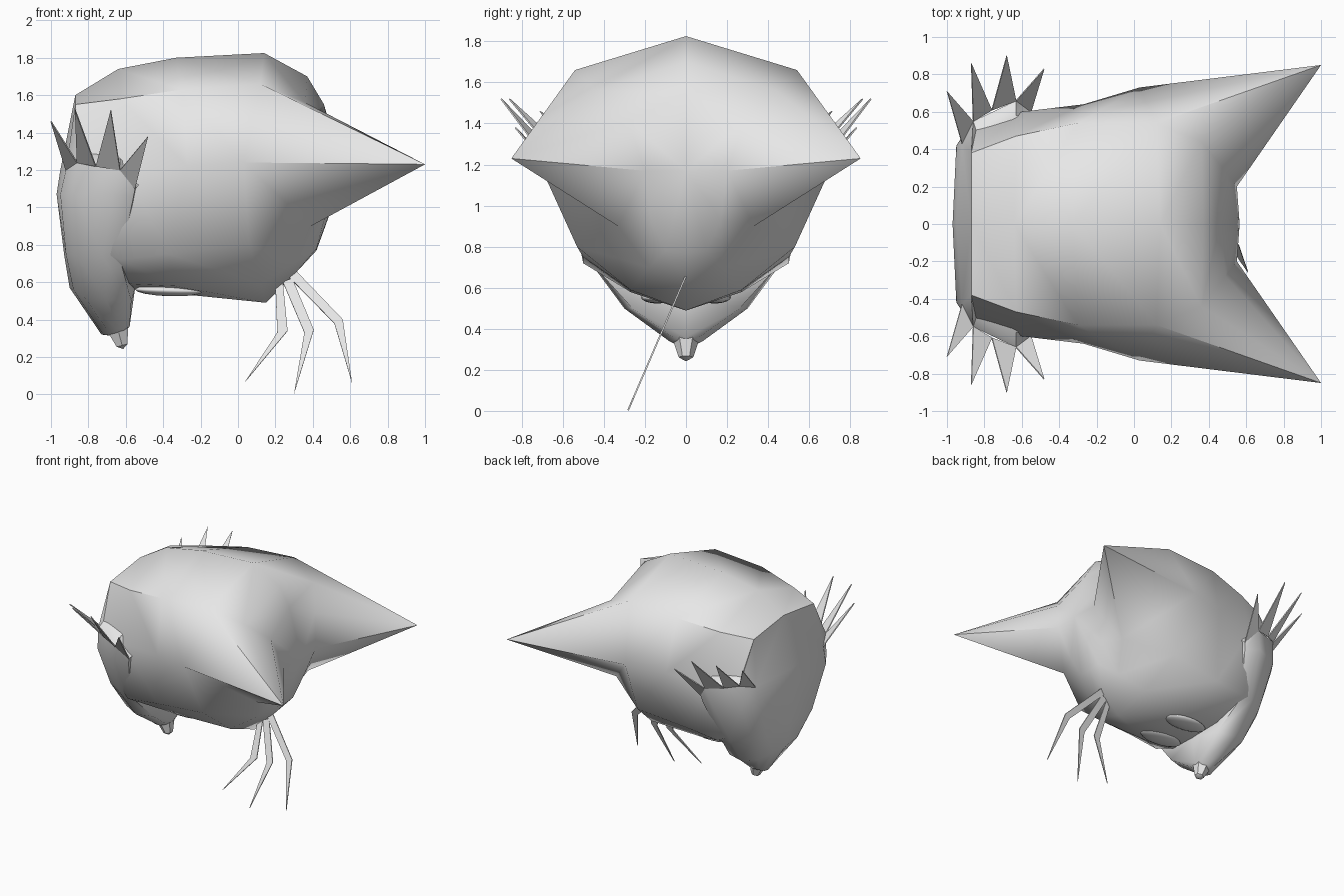
import bpy
import bmesh
import math
from mathutils import Vector

cube = bpy.data.objects.get("Cube")
if cube:
    bpy.data.objects.remove(cube, do_unlink=True)

# Single plain material
grey = bpy.data.materials.new("plain_grey")
grey.use_nodes = True
grey.diffuse_color = (0.8, 0.8, 0.8, 1)
grey.node_tree.nodes["Principled BSDF"].inputs["Base Color"].default_value = (0.8, 0.8, 0.8, 1)


def finish(name, bm, angle=None):
    """Turn a bmesh into a named object, smooth shaded below the given angle."""
    mesh = bpy.data.meshes.new(name)
    bm.to_mesh(mesh)
    bm.free()
    obj = bpy.data.objects.new(name, mesh)
    bpy.context.collection.objects.link(obj)
    mesh.materials.append(grey)
    if angle:
        bpy.ops.object.select_all(action="DESELECT")
        obj.select_set(True)
        bpy.context.view_layer.objects.active = obj
        bpy.ops.object.shade_smooth_by_angle(angle=math.radians(angle))
    return obj


def mirror_y(bm):
    """Add the mirrored half and weld it along the centre plane."""
    copy = bmesh.ops.duplicate(bm, geom=bm.verts[:] + bm.edges[:] + bm.faces[:])
    for item in copy["geom"]:
        if isinstance(item, bmesh.types.BMVert):
            item.co.y = -item.co.y
    bmesh.ops.remove_doubles(bm, verts=bm.verts, dist=0.0005)
    bmesh.ops.recalc_face_normals(bm, faces=bm.faces)


def half_loft(name, sections, start, end, angle, flip_from=99):
    """Loft half sections that run from centre plane to centre plane, then mirror."""
    bm = bmesh.new()
    rows = [[bm.verts.new(p) for p in section] for section in sections]
    for i, (a, b) in enumerate(zip(rows, rows[1:])):
        for j in range(len(a) - 1):
            if i < flip_from:
                bm.faces.new((a[j], a[j + 1], b[j + 1]))
                bm.faces.new((a[j], b[j + 1], b[j]))
            else:
                bm.faces.new((a[j], a[j + 1], b[j]))
                bm.faces.new((a[j + 1], b[j + 1], b[j]))
    for row, centre in ((rows[0], start), (rows[-1], end)):
        middle = bm.verts.new(centre)
        for p, q in zip(row, row[1:]):
            bm.faces.new((p, q, middle))
    mirror_y(bm)
    return finish(name, bm, angle)


def plate(name, points, faces, thickness=0.008):
    """Thin flat piece made from a few faces."""
    bm = bmesh.new()
    verts = [bm.verts.new(p) for p in points]
    for face in faces:
        bm.faces.new([verts[i] for i in face])
    bmesh.ops.recalc_face_normals(bm, faces=bm.faces)
    obj = finish(name, bm)
    solid = obj.modifiers.new("thickness", "SOLIDIFY")
    solid.thickness = thickness
    solid.offset = 0
    return obj


# Body: each section runs top, shoulder, side, flank, belly edge, belly centre.
# The side point shoots out into a pointed corner near the rear.
body_sections = [
    [(-.87, 0, 1.6), (-.87, .38, 1.55), (-.86, .52, 1.24), (-.8, .42, .8), (-.7, .25, .65), (-.7, 0, .62)],
    [(-.64, 0, 1.74), (-.63, .47, 1.58), (-.6, .6, 1.2), (-.63, .5, .72), (-.57, .25, .59), (-.55, 0, .56)],
    [(-.33, 0, 1.8), (-.3, .54, 1.63), (-.27, .64, 1.22), (-.37, .5, .75), (-.34, .27, .58), (-.34, 0, .54)],
    [(.14, 0, 1.825), (.12, .54, 1.66), (.03, .73, 1.24), (.06, .53, .8), (.12, .27, .59), (.15, 0, .49)],
    [(.37, 0, 1.7), (.36, .44, 1.56), (1, .85, 1.23), (.39, .33, .9), (.3, .18, .7), (.3, 0, .64)],
    [(.46, 0, 1.55), (.49, .28, 1.41), (.55, .2, 1.17), (.46, .17, .93), (.42, .1, .78), (.42, 0, .77)],
]
half_loft("body", body_sections, (-.87, 0, 1.2), (.565, 0, 1.17), 50, flip_from=4)

# Head shield: tapering levels from the brow down to the snout
head_levels = [
    [(-.87, 0, 1.6), (-.87, .38, 1.55), (-.84, .49, 1.3), (-.63, .58, 1.26), (-.5, .56, 1.15), (-.5, 0, 1.15)],
    [(-.95, 0, 1.2), (-.92, .43, 1.2), (-.86, .55, 1.24), (-.63, .66, 1.2), (-.55, .6, 1.1), (-.5, 0, 1.1)],
    [(-.97, 0, 1.07), (-.95, .42, 1.07), (-.87, .54, 1.07), (-.67, .63, 1.07), (-.56, .59, 1.05), (-.5, 0, 1)],
    [(-.93, 0, .75), (-.92, .29, .75), (-.86, .39, .74), (-.72, .47, .73), (-.63, .46, .72), (-.55, 0, .7)],
    [(-.9, 0, .57), (-.88, .15, .56), (-.82, .25, .52), (-.7, .3, .5), (-.57, .26, .5), (-.55, 0, .57)],
    [(-.73, 0, .32), (-.72, .03, .32), (-.69, .06, .33), (-.64, .08, .34), (-.6, .05, .35), (-.58, 0, .36)],
]
half_loft("head_shield", head_levels, (-.7, 0, 1.4), (-.65, 0, .31), 50)

# Snout: short six-sided plug with a blunt tip
bm = bmesh.new()
bmesh.ops.create_cone(bm, segments=6, radius1=0.035, radius2=0.075, depth=0.12, cap_ends=True)
poke = bmesh.ops.poke(bm, faces=[f for f in bm.faces if f.normal.z < -0.9])
for v in poke["verts"]:
    v.co.z -= 0.02
snout = finish("snout", bm, 40)
snout.location = (-.635, 0, .32)
snout.rotation_euler.y = math.radians(-15)

# Crest spikes along the rim of the shield, on both sides
rim = [(-.92, .43, 1.2), (-.86, .55, 1.24), (-.76, .61, 1.22), (-.63, .66, 1.2), (-.55, .6, 1.1)]
tips = [(-1, .71, 1.46), (-.87, .86, 1.52), (-.68, .9, 1.52), (-.48, .83, 1.38)]
for side, label in ((1, "back"), (-1, "front")):
    for i, tip in enumerate(tips):
        corners = [Vector((x, y * side, z)) for x, y, z in (rim[i], rim[i + 1], tip)]
        plate(f"crest_spike_{label}_{i + 1}", corners, [(0, 1, 2)])

# Belly pads
for side, label in ((1, "back"), (-1, "front")):
    bm = bmesh.new()
    bmesh.ops.create_uvsphere(bm, u_segments=16, v_segments=8, radius=1)
    pad = finish(f"belly_pad_{label}", bm, 60)
    pad.scale = (.18, .08, .03)
    pad.location = (-.37, side * .14, .555)
    pad.rotation_euler.y = math.radians(2)

# Three thin bent legs lying in one slanted plane: root, knee and tip
legs = [
    ((.2, .58), (.24, .6), (.21, .33), (.265, .34), (.04, .07)),
    ((.24, .6), (.29, .62), (.355, .33), (.405, .345), (.3, .005)),
    ((.26, .64), (.31, .66), (.515, .38), (.56, .4), (.61, .06)),
]
for i, outline in enumerate(legs):
    points = [(x, (z - .66) * .43, z) for x, z in outline]
    plate(f"thin_leg_{i + 1}", points, [(0, 1, 3, 2), (2, 3, 4)])
